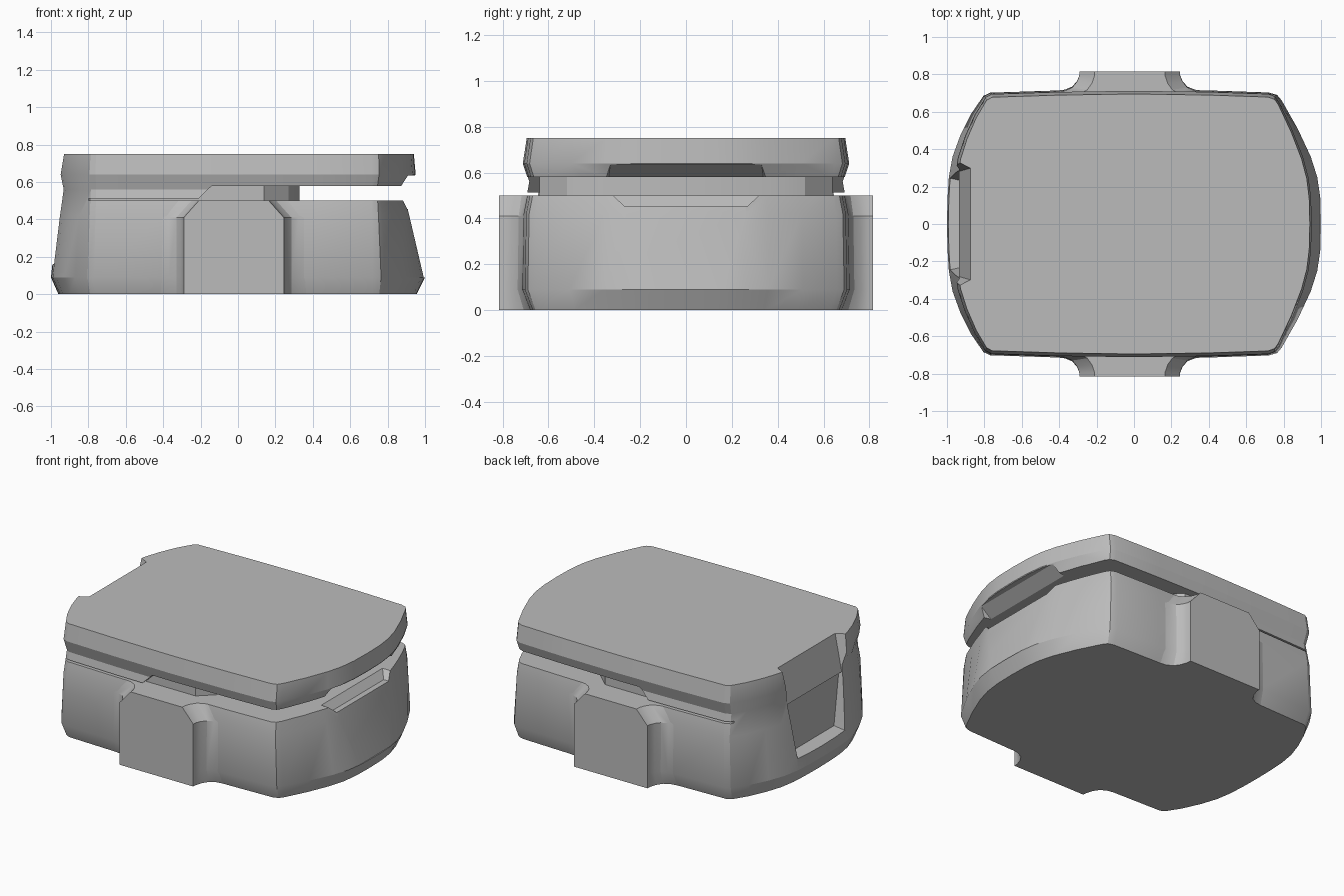
import bpy, bmesh, math

cube = bpy.data.objects.get("Cube")
if cube:
    bpy.data.objects.remove(cube)

grey = bpy.data.materials.new("plain grey")
grey.use_nodes = True
colour = (0.5, 0.5, 0.5, 1)
grey.diffuse_color = colour
grey.node_tree.nodes["Principled BSDF"].inputs["Base Color"].default_value = colour


def finish(name, bm):
    bmesh.ops.recalc_face_normals(bm, faces=bm.faces)
    mesh = bpy.data.meshes.new(name)
    bm.to_mesh(mesh)
    bm.free()
    mesh.materials.append(grey)
    ob = bpy.data.objects.new(name, mesh)
    bpy.context.collection.objects.link(ob)
    return ob


def loft(name, rings):
    """Closed solid through matching rings of points."""
    bm = bmesh.new()
    loops = [[bm.verts.new(p) for p in ring] for ring in rings]
    n = len(loops[0])
    for low, high in zip(loops, loops[1:]):
        for i in range(n):
            j = (i + 1) % n
            bm.faces.new((low[i], low[j], high[j], high[i]))
    bm.faces.new(loops[0])
    bm.faces.new(loops[-1])
    return finish(name, bm)


def hull(name, corners):
    """Convex cutter, symmetric in y, from (x, half width, z) corners."""
    bm = bmesh.new()
    for x, y, z in corners:
        for s in (-1, 1):
            bm.verts.new((x, s * y, z))
    bmesh.ops.convex_hull(bm, input=bm.verts)
    bmesh.ops.dissolve_limit(bm, angle_limit=0.01, verts=bm.verts, edges=bm.edges)
    return finish(name, bm)


def cut(ob, cutters):
    for c in cutters:
        c.hide_render = True
        mod = ob.modifiers.new("cut", 'BOOLEAN')
        mod.operation, mod.solver, mod.object = 'DIFFERENCE', 'EXACT', c
    graph = bpy.context.evaluated_depsgraph_get()
    mesh = bpy.data.meshes.new_from_object(ob.evaluated_get(graph))
    ob.modifiers.clear()
    ob.data = mesh
    for c in cutters:
        bpy.data.objects.remove(c)


# Plan outline, back half from the +x end to the -x end
half = [(1, 0), (.996, .14), (.98, .25), (.945, .36), (.875, .51), (.79, .66),
        (.765, .69), (.72, .703), (.4, .714), (0, .72), (-.4, .714), (-.77, .702),
        (-.805, .685), (-.87, .59), (-.93, .47), (-.97, .36), (-.99, .25), (-.997, .14), (-1, 0)]
outline = half + [(x, -y) for x, y in reversed(half[1:-1])]


def section(z, left, right, width):
    ring = []
    for x, y in outline:
        pull = max(0, (abs(x) - .7) / .3)
        ring.append((x + pull * (right - 1 if x > 0 else 1 - left), y * width / .72, z))
    return ring


# Main shell, lower body and lid in one solid
shell = loft("shell", [section(*s) for s in (
    (0, .96, .955, .685), (.09, 1, 1, .72), (.42, .965, .935, .714),
    (.56, .948, .90, .686), (.64, .968, .95, .712), (.75, .952, .94, .695))])

# Gap between body and lid: a thin slit that opens towards +x
gap_profile = [(-.8, .5), (1.2, .5), (1.2, .58), (-.14, .58), (-.21, .512), (-.8, .512)]
gap = loft("gap_cutter", [[(x, y, z) for x, z in gap_profile] for y in (-1, 1)])

# Finger scoop in the body, its bevelled top edge, and the lid notch above
scoop = hull("scoop_cutter", [(.993, .24, .09), (.89, .27, .53),
                              (1.1, .28, .09), (1.1, .39, .53)])
dip = hull("dip_cutter", [(.87, .27, .455), (1.1, .27, .455),
                          (.80, .35, .53), (1.1, .35, .53)])
notch = hull("notch_cutter", [(.91, .33, .635), (1.1, .34, .635),
                              (.80, .34, .56), (1.1, .41, .56)])

# Pocket at the -x end: sloped entry in the lid, upright panel below
entry = hull("entry_cutter", [(-.87, .30, .77), (-1.1, .42, .77),
                              (-.94, .28, .5), (-1.1, .35, .5)])
pocket = hull("pocket_cutter", [(-.915, .28, .52), (-1.1, .33, .52),
                                (-.915, .23, .18), (-1.1, .27, .13)])
cut(shell, [gap, scoop, dip, notch, entry, pocket])

# Recessed neck joining body and lid
neck_half = [(-.88, .45), (-.79, .64), (.14, .64), (.27, .52), (.33, .36)]
neck_plan = neck_half + [(x, -y) for x, y in reversed(neck_half)]
neck = loft("neck", [[(x, y, z) for x, y in neck_plan] for z in (.46, .61)])

# Side pads with concave flared flanks and chamfered upper corners
flare = [(-.42, 0), (-.37, .06), (-.33, .22), (-.305, .5), (-.292, .8), (-.29, 1),
         (.245, 1), (.247, .8), (.26, .5), (.285, .22), (.325, .06), (.375, 0)]


def pad_ring(z, base, shrink, side):
    ring = [(x + (shrink if x < 0 else -shrink), base + f * (.815 - base)) for x, f in flare]
    ring = [(ring[0][0], .55)] + ring + [(ring[-1][0], .55)]
    return [(x, side * y, z) for x, y in ring]


pads = [loft(name, [pad_ring(z, base, shrink, side) for z, base, shrink in
                    ((0, .678, 0), (.09, .712, 0), (.41, .706, 0), (.5, .69, .08))])
        for name, side in (("front_pad", -1), ("back_pad", 1))]

# Smooth shading with crisp creases
bpy.ops.object.select_all(action='DESELECT')
for ob in [shell, neck] + pads:
    ob.select_set(True)
bpy.context.view_layer.objects.active = shell
bpy.ops.object.shade_smooth_by_angle(angle=math.radians(25))
